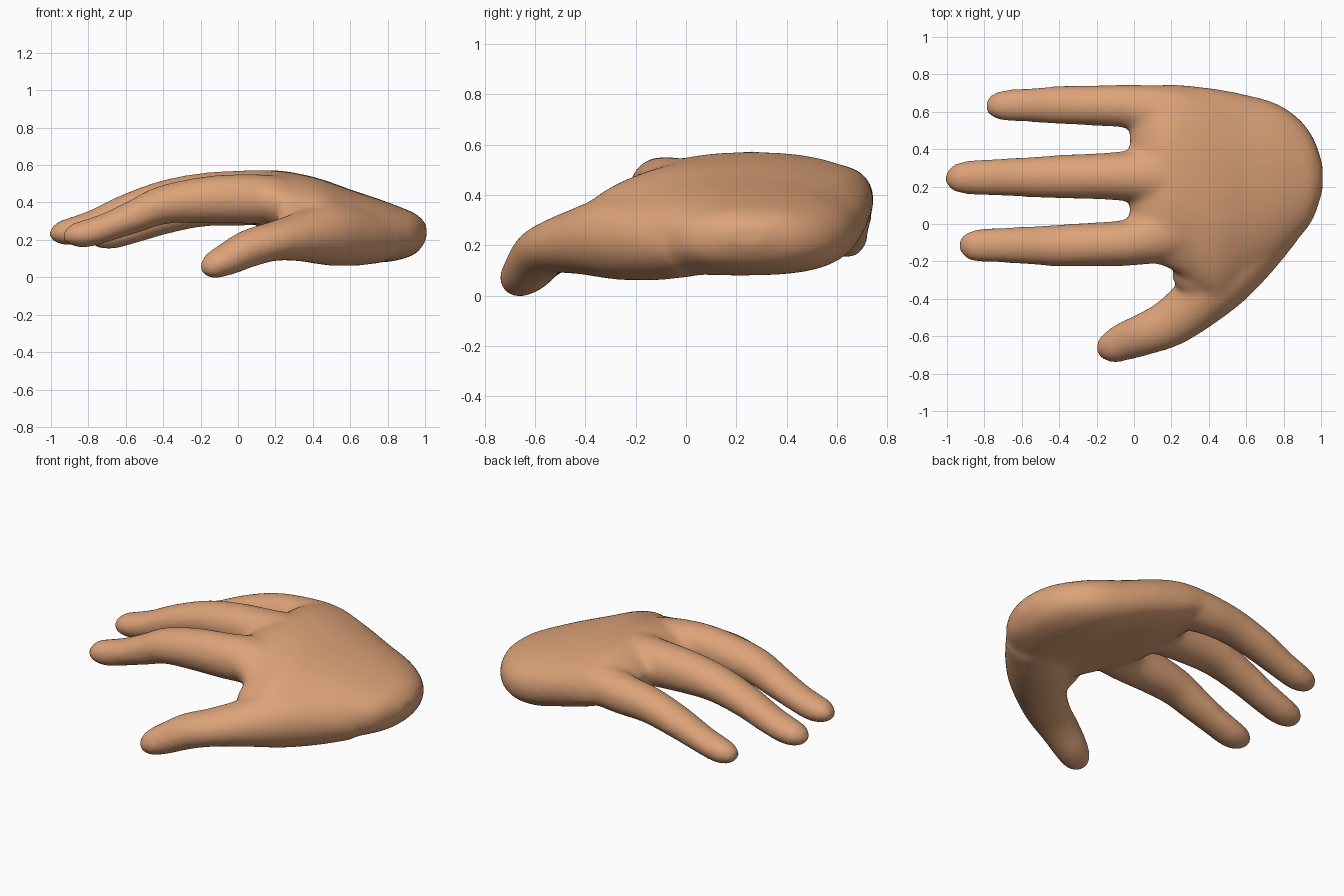
import bpy, bmesh, math
from mathutils import Vector

SIDES = 32
bm = bmesh.new()


def smooth_path(stations, steps=5):
    """Catmull-Rom interpolation of rows of numbers."""
    rows = [stations[0]] + stations + [stations[-1]]
    out = []
    for a, b, c, d in zip(rows, rows[1:], rows[2:], rows[3:]):
        for k in range(steps):
            t = k / steps
            out.append([0.5 * (2*q + (r-p)*t + (2*p-5*q+4*r-s)*t*t + (3*q-p-3*r+s)*t**3)
                        for p, q, r, s in zip(a, b, c, d)])
    return out + [list(stations[-1])]


def loft(rings):
    """Closed skin over a list of rings of points."""
    loops = [[bm.verts.new(p) for p in ring] for ring in rings]
    for a, b in zip(loops, loops[1:]):
        for i in range(SIDES):
            j = (i + 1) % SIDES
            bm.faces.new((a[i], a[j], b[j], b[i]))
    bm.faces.new(loops[0][::-1])
    bm.faces.new(loops[-1])


def digit(stations):
    """Tube through (x, y, z, half width, half height) rows."""
    rows = smooth_path(stations)
    rings = []
    for n, (x, y, z, w, h) in enumerate(rows):
        lo, hi = rows[max(n-1, 0)], rows[min(n+1, len(rows)-1)]
        along = (Vector(hi[:3]) - Vector(lo[:3])).normalized()
        side = along.cross(Vector((0, 0, 1))).normalized()
        up = side.cross(along)
        rings.append([Vector((x, y, z)) + side*w*math.cos(a) + up*h*math.sin(a)
                      for a in (math.tau*i/SIDES for i in range(SIDES))])
    loft(rings)


def palm(stations):
    """Body through (x, y min, y max, z bottom, z top, hollow below, tilt, thumb side drop) rows."""
    def power(v, p):
        return math.copysign(abs(v)**p, v)
    rings = []
    for x, y0, y1, z0, z1, hollow, tilt, drop in smooth_path(stations):
        ring = []
        for i in range(SIDES):
            a = math.tau*i/SIDES
            u, v = power(math.cos(a), 0.88), power(math.sin(a), 0.88)
            z = (z0+z1)/2 + v*(z1-z0)/2 + tilt*u*(1-abs(v))
            if v < 0:
                z += hollow*(1-u*u)*abs(v)
            elif u < 0:
                z -= drop*u*u*v
            ring.append(Vector((x, (y0+y1)/2 + u*(y1-y0)/2, z)))
        rings.append(ring)
    loft(rings)


# Palm and heel, from knuckles to wrist
palm([
    [-0.020, -0.16, 0.68, 0.36, 0.45, 0.00, -0.01, 0.00],
    [0.05, -0.20, 0.73, 0.29, 0.52, 0.01, -0.02, 0.00],
    [0.17, -0.23, 0.748, 0.215, 0.570, 0.03, -0.02, 0.01],
    [0.30, -0.31, 0.740, 0.145, 0.56, 0.06, 0.00, 0.05],
    [0.45, -0.42, 0.722, 0.085, 0.524, 0.09, 0.01, 0.05],
    [0.60, -0.34, 0.692, 0.050, 0.470, 0.06, 0.01, 0.03],
    [0.75, -0.22, 0.650, 0.050, 0.420, 0.03, 0.01, 0.01],
    [0.87, -0.09, 0.575, 0.085, 0.375, 0.01, 0.00, 0.00],
    [0.955, 0.02, 0.47, 0.13, 0.337, 0.00, 0.00, 0.00],
    [1.008, 0.17, 0.33, 0.20, 0.285, 0.00, 0.00, 0.00],
])

# Index finger
digit([
    [-0.930, -0.128, 0.240, 0.028, 0.025],
    [-0.900, -0.122, 0.230, 0.069, 0.056],
    [-0.820, -0.115, 0.232, 0.090, 0.074],
    [-0.700, -0.113, 0.268, 0.095, 0.078],
    [-0.550, -0.115, 0.327, 0.103, 0.090],
    [-0.400, -0.115, 0.387, 0.113, 0.104],
    [-0.200, -0.108, 0.413, 0.118, 0.123],
    [0.000, -0.095, 0.420, 0.128, 0.132],
    [0.200, -0.030, 0.410, 0.170, 0.132],
    [0.400, 0.050, 0.360, 0.180, 0.120],
])

# Middle finger
digit([
    [-1.003, 0.245, 0.253, 0.028, 0.025],
    [-0.970, 0.245, 0.242, 0.070, 0.058],
    [-0.890, 0.248, 0.246, 0.091, 0.074],
    [-0.760, 0.250, 0.287, 0.099, 0.079],
    [-0.600, 0.250, 0.353, 0.106, 0.090],
    [-0.400, 0.253, 0.413, 0.117, 0.104],
    [-0.200, 0.255, 0.434, 0.124, 0.123],
    [0.000, 0.257, 0.437, 0.138, 0.134],
    [0.200, 0.260, 0.436, 0.170, 0.134],
    [0.400, 0.260, 0.385, 0.180, 0.125],
])

# Little finger
digit([
    [-0.790, 0.632, 0.228, 0.028, 0.025],
    [-0.755, 0.632, 0.217, 0.065, 0.056],
    [-0.680, 0.634, 0.222, 0.085, 0.072],
    [-0.560, 0.635, 0.258, 0.091, 0.077],
    [-0.400, 0.636, 0.317, 0.103, 0.089],
    [-0.200, 0.633, 0.372, 0.109, 0.103],
    [0.000, 0.626, 0.390, 0.121, 0.116],
    [0.200, 0.580, 0.400, 0.155, 0.122],
    [0.400, 0.520, 0.370, 0.160, 0.115],
])

# Thumb, running back into the fleshy base of the palm
digit([
    [-0.186, -0.705, 0.055, 0.032, 0.030],
    [-0.145, -0.675, 0.060, 0.079, 0.068],
    [-0.060, -0.632, 0.096, 0.102, 0.088],
    [0.060, -0.587, 0.155, 0.115, 0.102],
    [0.190, -0.530, 0.192, 0.130, 0.106],
    [0.330, -0.425, 0.215, 0.148, 0.132],
    [0.470, -0.285, 0.230, 0.175, 0.166],
    [0.620, -0.120, 0.222, 0.180, 0.162],
    [0.760, 0.030, 0.205, 0.165, 0.130],
])

# Web of skin between thumb and index finger
digit([
    [0.240, -0.220, 0.315, 0.060, 0.060],
    [0.320, -0.270, 0.295, 0.120, 0.110],
    [0.480, -0.200, 0.285, 0.170, 0.140],
])

bmesh.ops.recalc_face_normals(bm, faces=bm.faces)
mesh = bpy.data.meshes.new("hand")
bm.to_mesh(mesh)
bm.free()
hand = bpy.data.objects.new("hand", mesh)
bpy.context.collection.objects.link(hand)

# Fuse the parts into one soft skin
remesh = hand.modifiers.new("fuse", 'REMESH')
remesh.mode = 'VOXEL'
remesh.voxel_size = 0.016
remesh.use_smooth_shade = True
soften = hand.modifiers.new("soften", 'SMOOTH')
soften.factor = 0.5
soften.iterations = 20

skin = bpy.data.materials.new("skin")
skin.diffuse_color = (0.72, 0.365, 0.19, 1)
mesh.materials.append(skin)
